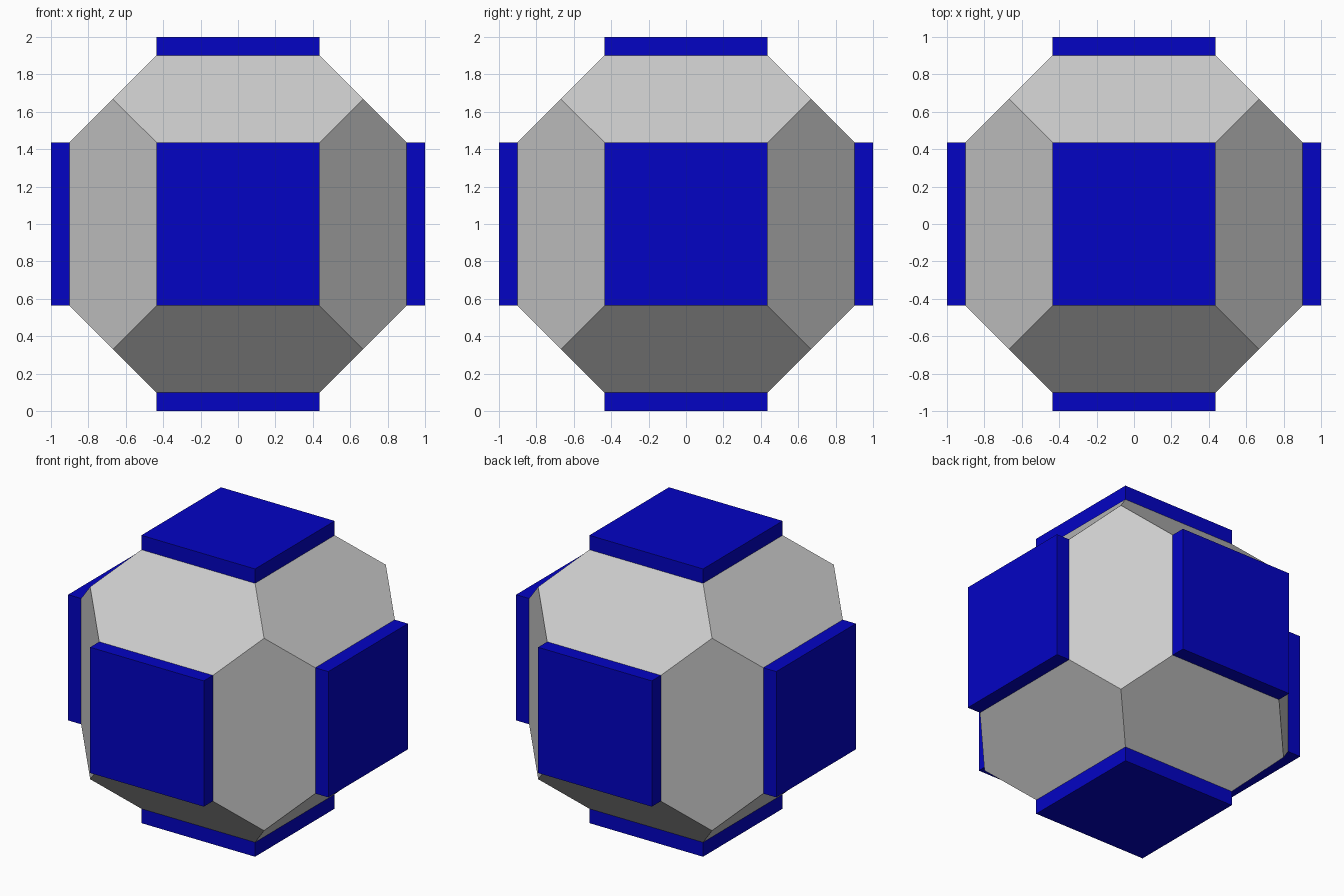
import bpy
import bmesh
from math import radians
from mathutils import Matrix, Vector

if "Cube" in bpy.data.objects:
    bpy.data.objects.remove(bpy.data.objects["Cube"])

HALF = 0.437              # half width of the square faces
REACH = 0.9               # distance of the square faces from the centre
CORNER = (HALF + REACH) / 2
CENTRE = Vector((0, 0, 1))

blue = bpy.data.materials.new("blue")
blue.diffuse_color = (0.001, 0.001, 0.55, 1)
blue.use_nodes = True
blue.node_tree.nodes["Principled BSDF"].inputs["Base Color"].default_value = blue.diffuse_color


def add_box(bm, size, centre=(0, 0, 0)):
    matrix = Matrix.Translation(centre) @ Matrix.Diagonal((*size, 1))
    bmesh.ops.create_cube(bm, size=1, matrix=matrix)


def add_object(name, bm, material=None):
    bmesh.ops.recalc_face_normals(bm, faces=bm.faces)
    mesh = bpy.data.meshes.new(name)
    bm.to_mesh(mesh)
    bm.free()
    obj = bpy.data.objects.new(name, mesh)
    bpy.context.collection.objects.link(obj)
    obj.location = CENTRE
    if material:
        mesh.materials.append(material)


# Body: chamfered cube, the hull around a cube and three crossing square bars
bm = bmesh.new()
add_box(bm, [2 * CORNER] * 3)
for axis in range(3):
    add_box(bm, [2 * REACH if i == axis else 2 * HALF for i in range(3)])
points = [v.co.copy() for v in bm.verts]
bm.clear()
for p in points:
    bm.verts.new(p)
bmesh.ops.convex_hull(bm, input=bm.verts[:])
bmesh.ops.delete(bm, geom=[v for v in bm.verts if not v.link_faces], context='VERTS')
bmesh.ops.dissolve_limit(bm, angle_limit=radians(1), verts=bm.verts[:], edges=bm.edges[:])
add_object("body", bm)

# Plates: one square slab on each of the six sides
sides = {"front": (0, -1, 0), "back": (0, 1, 0), "left": (-1, 0, 0),
         "right": (1, 0, 0), "top": (0, 0, 1), "bottom": (0, 0, -1)}
for side, direction in sides.items():
    bm = bmesh.new()
    add_box(bm, [1 - REACH if c else 2 * HALF for c in direction],
            Vector(direction) * (1 + REACH) / 2)
    add_object(side + "_plate", bm, blue)
